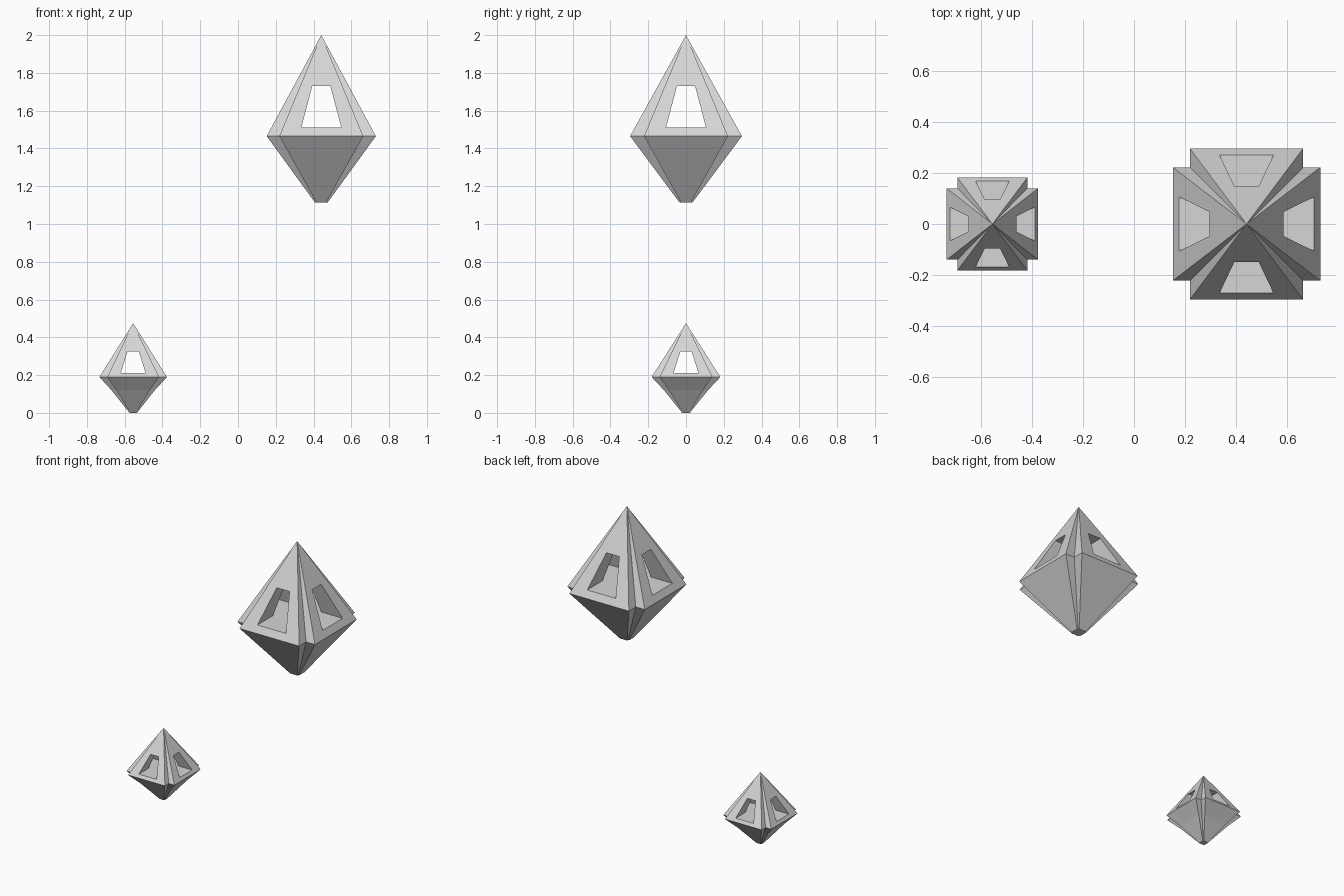
import bpy
import bmesh

cube = bpy.data.objects.get("Cube")
if cube:
    bpy.data.objects.remove(cube, do_unlink=True)

grey = bpy.data.materials.new("light_grey")
grey.use_nodes = True
colour = (0.67, 0.67, 0.67, 1)
grey.diffuse_color = colour
grey.node_tree.nodes["Principled BSDF"].inputs["Base Color"].default_value = colour


def make_object(name, bm):
    bmesh.ops.recalc_face_normals(bm, faces=bm.faces)
    mesh = bpy.data.meshes.new(name)
    bm.to_mesh(mesh)
    bm.free()
    mesh.materials.append(grey)
    obj = bpy.data.objects.new(name, mesh)
    bpy.context.collection.objects.link(obj)
    return obj


def cross_outline(hx, hy, ax, ay):
    """Square with notched corners, counter-clockwise."""
    corner = [(hx, ay), (ax, ay), (ax, hy)]
    pts = []
    for sx, sy in ((1, 1), (-1, 1), (-1, -1), (1, -1)):
        part = [(x * sx, y * sy) for x, y in corner]
        pts += part if sx * sy > 0 else part[::-1]
    return pts


def crystal_body(name, cx, outline, levels, apex):
    """Stack scaled outlines from the bottom up and close them at the apex."""
    bm = bmesh.new()
    rings = [[bm.verts.new((cx + x * s, y * s, z)) for x, y in outline]
             for z, s in levels]
    tip = bm.verts.new((cx, 0, apex))
    bm.faces.new(rings[0])
    n = len(outline)
    for i in range(n):
        j = (i + 1) % n
        for low, high in zip(rings, rings[1:]):
            bm.faces.new((low[i], low[j], high[j], high[i]))
        bm.faces.new((rings[-1][i], rings[-1][j], tip))
    return make_object(name, bm)


def tunnel_cutter(cx, axis, window):
    """Trapezoid prism running through the body along x or y."""
    z0, z1, w0, w1 = window
    bm = bmesh.new()
    ends = []
    for d in (-0.5, 0.5):
        profile = [(-w0, z0), (w0, z0), (w1, z1), (-w1, z1)]
        ends.append([bm.verts.new((cx + d, u, z) if axis == "x" else (cx + u, d, z))
                     for u, z in profile])
    for end in ends:
        bm.faces.new(end)
    for i in range(4):
        j = (i + 1) % 4
        bm.faces.new((ends[0][i], ends[0][j], ends[1][j], ends[1][i]))
    cutter = make_object("window_cutter_" + axis, bm)
    cutter.hide_render = True
    return cutter


def crystal(name, cx, outline, levels, apex, window):
    body = crystal_body(name, cx, outline, levels, apex)
    cutters = [tunnel_cutter(cx, axis, window) for axis in "xy"]
    for cutter in cutters:
        mod = body.modifiers.new("window", "BOOLEAN")
        mod.operation = "DIFFERENCE"
        mod.solver = "EXACT"
        mod.object = cutter
    # Bake the window cuts, then drop the cutters
    graph = bpy.context.evaluated_depsgraph_get()
    mesh = bpy.data.meshes.new_from_object(body.evaluated_get(graph))
    body.modifiers.clear()
    body.data = mesh
    mesh.materials.clear()
    mesh.materials.append(grey)
    for poly in mesh.polygons:
        poly.material_index = 0
    for cutter in cutters:
        bpy.data.objects.remove(cutter, do_unlink=True)


# Large upper crystal
crystal("large_crystal", 0.441, cross_outline(0.289, 0.296, 0.222, 0.222),
        [(1.115, 0.12), (1.465, 1)], 2.0, (1.51, 1.73, 0.106, 0.048))

# Small lower crystal, with a slight bend under its rim
crystal("small_crystal", -0.555, cross_outline(0.179, 0.182, 0.137, 0.14),
        [(0, 0.11), (0.12, 0.64), (0.19, 1)], 0.475, (0.21, 0.325, 0.066, 0.03))
